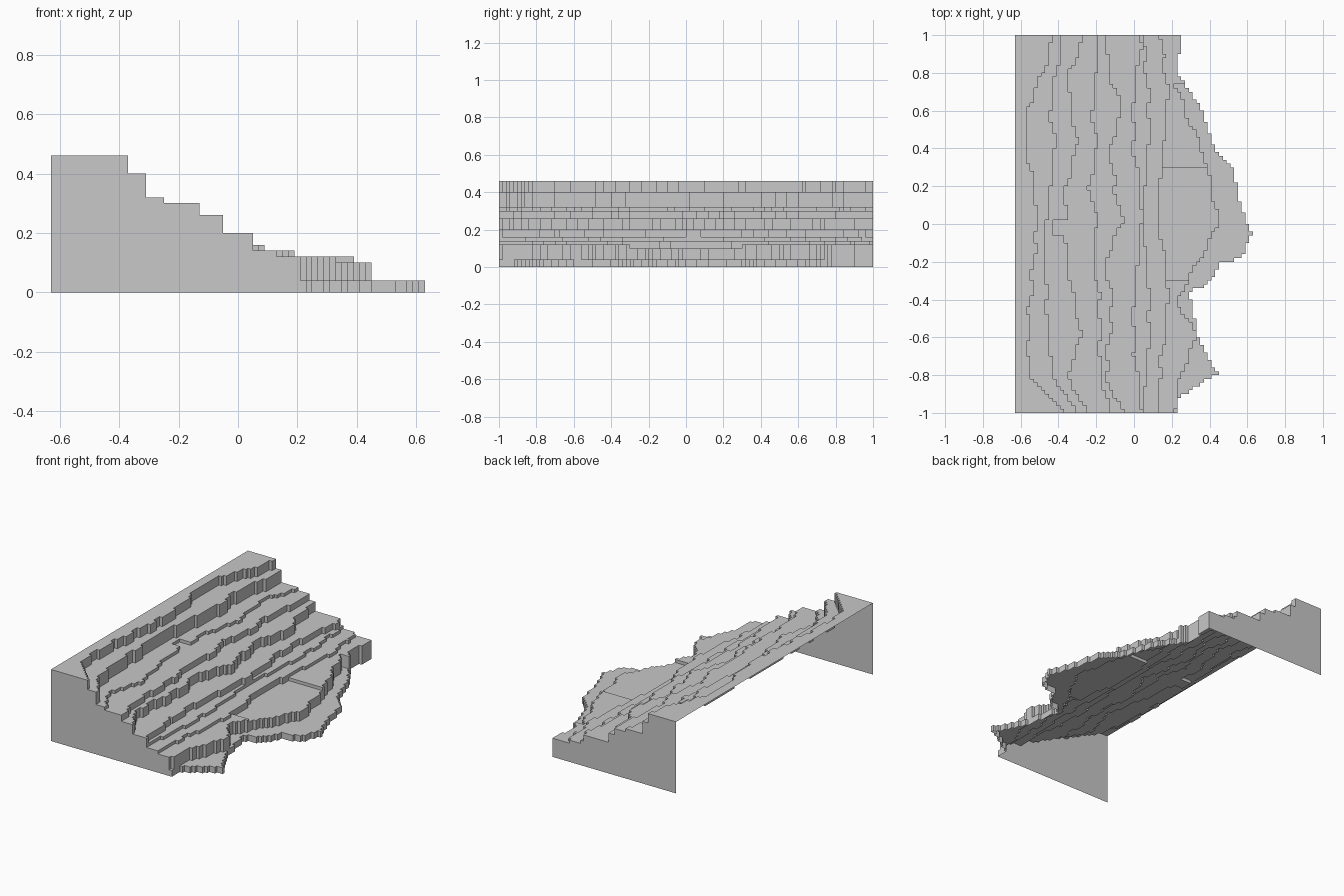
import bpy, bmesh, math

if "Cube" in bpy.data.objects:
    bpy.data.objects.remove(bpy.data.objects["Cube"])

CELL = 0.02
X0, NX, NY = -0.63, 63, 100


def edge_x(points, y):
    """Straight interpolation along (y, x) points running from back to front."""
    for (ya, xa), (yb, xb) in zip(points, points[1:]):
        if ya >= y >= yb:
            return xa + (xb - xa) * (ya - y) / (ya - yb)
    return points[-1][1]


def even(*hundredths):
    """Edge through evenly spaced stations, with a slight ripple."""
    step = 2 / (len(hundredths) - 1)
    points = [(1 - k * step, x / 100) for k, x in enumerate(hundredths)]
    return lambda y: edge_x(points, y) + 0.008 * math.sin(31 * y)


def wavy(x, size, phase):
    """Nearly straight edge with a gentle wave."""
    return lambda y: x + size * math.sin(6 * y + phase) + 0.008 * math.sin(29 * y)


# Ragged outer foot of the slope, with a small tip in the middle
foot = [(1, .25), (.8, .23), (.6, .36), (.4, .43), (.3, .53), (.15, .55), (-.05, .615),
        (-.18, .57), (-.21, .46), (-.32, .39), (-.36, .29), (-.6, .34), (-.79, .44), (-.92, .24), (-1, .23)]


def foot_edge(y):
    return 0.63 if abs(y + 0.05) < 0.015 else edge_x(foot, y)


shelf = even(20, 20, 27, 36, 41, 45, 34, 23, 33, 25, 21)


def shelf_edge(y):
    """Lowest shelf; at the far end it drops straight to the ground."""
    return foot_edge(y) if y > 0.74 else shelf(y)


upper = even(-25, -35, -33, -30, -36, -36, -36, -32, -28, -35, -25)


def gully_edge(y):
    """Third step, cut back by the narrow gully in the middle."""
    return -0.43 if abs(y + 0.01) < 0.04 else upper(y)


# Terraces: plateau height and the edge where it drops
terraces = [
    (0.46, even(-42, -48, -57, -57, -53, -51, -53, -55, -56, -55, -37)),
    (0.40, even(-38, -41, -44, -42, -44, -47, -47, -46, -45, -43, -30)),
    (0.32, gully_edge),
    (0.30, even(-18, -20, -22, -20, -24, -19, -22, -18, -18, -17, -13)),
    (0.26, even(-15, -13, -6, -13, -10, -6, -16, -11, -13, -15, -6)),
    (0.20, wavy(0.018, 0.02, 1.6)),
    (0.16, wavy(0.068, 0.018, 4.7)),
    (0.14, wavy(0.153, 0.025, 4.0)),
    (0.12, shelf_edge),
    (0.04, foot_edge),
]

# Cell heights, one row per y step; the shelf dips in the middle
rows = []
for j in range(NY):
    y = -1 + (j + 0.5) * CELL
    row = []
    for height, edge in terraces:
        if edge is shelf_edge and abs(y) < 0.3:
            height = 0.10
        n = min(NX, round((edge(y) - X0) / CELL))
        row += [height] * max(0, n - len(row))
    rows.append(row + [0] * (NX - len(row)))


def runs(values):
    """Stretches of equal values as (start, end, value)."""
    start = 0
    for i in range(1, len(values) + 1):
        if i == len(values) or values[i] != values[start]:
            yield start, i, values[start]
            start = i


bm = bmesh.new()


def quad(*pts):
    bm.faces.new([bm.verts.new(p) for p in pts])


def gx(i):
    return X0 + i * CELL


# Treads and downhill risers
for j, row in enumerate(rows):
    ya, yb = -1 + j * CELL, -1 + (j + 1) * CELL
    for a, b, h in runs(row):
        if h == 0:
            continue
        quad((gx(a), ya, h), (gx(b), ya, h), (gx(b), yb, h), (gx(a), yb, h))
        low = row[b] if b < NX else 0
        quad((gx(b), ya, low), (gx(b), yb, low), (gx(b), yb, h), (gx(b), ya, h))

# Sideways risers between rows, and the two end walls (back and base stay open)
flat = [0] * NX
padded = [flat] + rows + [flat]
for j in range(NY + 1):
    y = -1 + j * CELL
    for a, b, (p, q) in runs(list(zip(padded[j], padded[j + 1]))):
        if p < q:
            quad((gx(a), y, p), (gx(b), y, p), (gx(b), y, q), (gx(a), y, q))
        elif p > q:
            quad((gx(b), y, q), (gx(a), y, q), (gx(a), y, p), (gx(b), y, p))

bmesh.ops.remove_doubles(bm, verts=bm.verts, dist=1e-5)
mesh = bpy.data.meshes.new("terraced_hillside")
bm.to_mesh(mesh)
bm.free()

# Single stone colour
stone = bpy.data.materials.new("stone grey")
stone.diffuse_color = (0.58, 0.58, 0.58, 1)
stone.use_nodes = True
stone.node_tree.nodes["Principled BSDF"].inputs["Base Color"].default_value = stone.diffuse_color
mesh.materials.append(stone)
bpy.context.collection.objects.link(bpy.data.objects.new("terraced_hillside", mesh))
